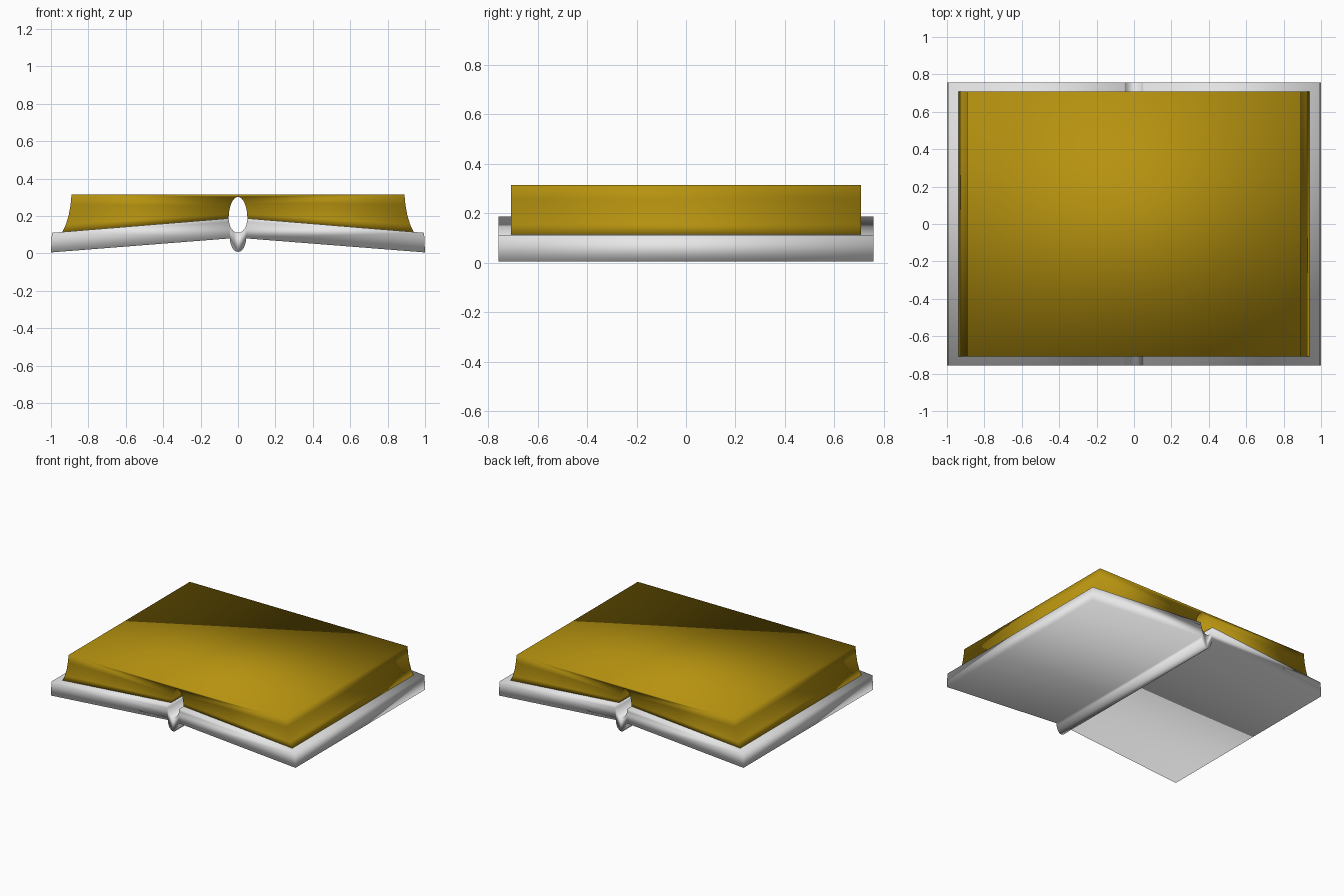
import bpy
import bmesh
import math

cube = bpy.data.objects.get("Cube")
if cube:
    bpy.data.objects.remove(cube, do_unlink=True)


def make_material(name, rgb):
    mat = bpy.data.materials.new(name)
    mat.use_nodes = True
    mat.diffuse_color = (*rgb, 1)
    bsdf = mat.node_tree.nodes["Principled BSDF"]
    bsdf.inputs["Base Color"].default_value = (*rgb, 1)
    bsdf.inputs["Roughness"].default_value = 0.6
    return mat


def arc(rx, rz, cz, start, end, steps):
    """Points on an ellipse centred on x = 0, angles in degrees."""
    angles = [math.radians(start + (end - start) * i / steps) for i in range(steps + 1)]
    return [(rx * math.cos(a), cz + rz * math.sin(a)) for a in angles]


def mirrored(half):
    """Complete a right-hand profile that ends and starts on the centre line."""
    return half + [(-x, z) for x, z in reversed(half) if abs(x) > 1e-5]


def extrude_profile(name, profile, y0, y1, mat):
    """Extrude an x-z outline along y as one softly shaded solid."""
    bm = bmesh.new()
    front = [bm.verts.new((x, y0, z)) for x, z in profile]
    back = [bm.verts.new((x, y1, z)) for x, z in profile]
    n = len(profile)
    bm.faces.new(front)
    bm.faces.new(list(reversed(back)))
    for i in range(n):
        j = (i + 1) % n
        bm.faces.new((front[j], front[i], back[i], back[j]))
    bmesh.ops.recalc_face_normals(bm, faces=bm.faces)
    for face in bm.faces:
        face.smooth = True
    mesh = bpy.data.meshes.new(name)
    bm.to_mesh(mesh)
    bm.free()
    obj = bpy.data.objects.new(name, mesh)
    bpy.context.collection.objects.link(obj)
    mesh.materials.append(mat)
    return obj


cover_white = make_material("cover white", (0.8, 0.8, 0.8))
page_gold = make_material("page gold", (0.47, 0.29, 0.005))

# Cover: two sloping boards joined by a rounded trough at the spine
trough = list(reversed(arc(0.05, 0.077, 0.187, 180, 270, 6)))
trough = [(abs(x), z) for x, z in trough]
spine = arc(0.043, 0.072, 0.08, 0, -90, 6)
cover_half = trough + [(0.995, 0.11), (1.0, 0.005)] + spine
# The centre line is crossed twice, so the left half is inserted between
cover_left = [(-x, z) for x, z in reversed(cover_half) if abs(x) > 1e-5]
extrude_profile("book_cover", cover_half + cover_left, -0.757, 0.757, cover_white)

# Page block: flat top, concave fore edges, arched gap above the spine
arch = arc(0.05, 0.115, 0.187, 90, 0, 8)
fore_edge = [(0.94, 0.113), (0.92, 0.155), (0.905, 0.205), (0.895, 0.26), (0.89, 0.315)]
pages_half = arch + fore_edge
extrude_profile("page_block", mirrored(pages_half), -0.708, 0.708, page_gold)
